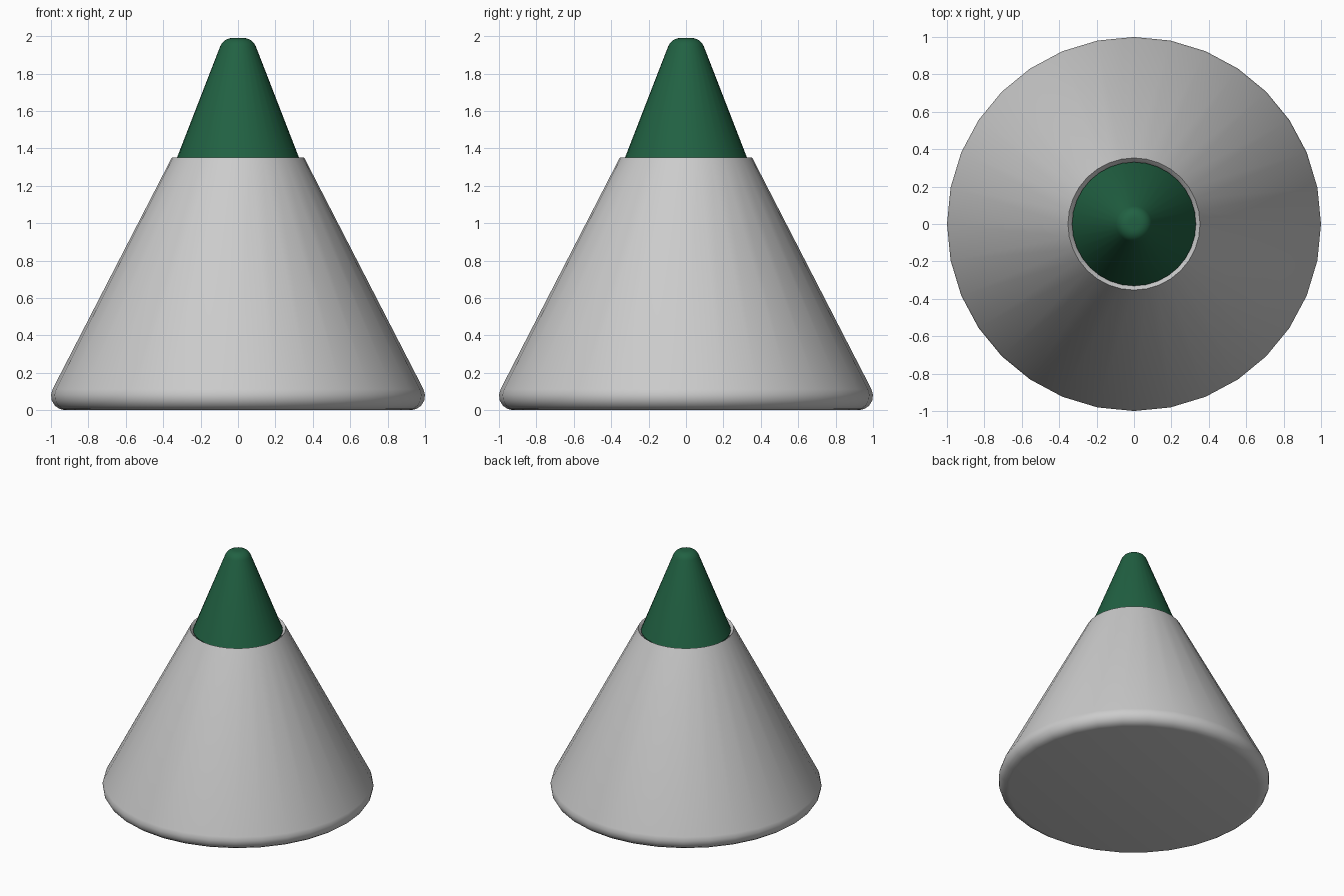
import bpy, bmesh
from math import sin, cos, pi, radians

if "Cube" in bpy.data.objects:
    bpy.data.objects.remove(bpy.data.objects["Cube"])

SIDES = 32


def arc(cx, cz, r, a0, a1, steps=5):
    """Points of a rounded corner in the r-z profile plane."""
    return [(cx + r * cos(radians(a0 + (a1 - a0) * i / steps)),
             cz + r * sin(radians(a0 + (a1 - a0) * i / steps))) for i in range(steps + 1)]


def lathe(name, profile):
    """Turn a bottom-to-top profile around z and cap both ends."""
    bm = bmesh.new()
    rings = [[bm.verts.new((r * cos(2 * pi * i / SIDES), r * sin(2 * pi * i / SIDES), z))
              for i in range(SIDES)] for r, z in profile]
    for a, b in zip(rings, rings[1:]):
        for i in range(SIDES):
            j = (i + 1) % SIDES
            bm.faces.new((a[i], a[j], b[j], b[i]))
    bm.faces.new(rings[0][::-1])
    bm.faces.new(rings[-1])
    bmesh.ops.recalc_face_normals(bm, faces=bm.faces)
    mesh = bpy.data.meshes.new(name)
    bm.to_mesh(mesh)
    bm.free()
    obj = bpy.data.objects.new(name, mesh)
    bpy.context.collection.objects.link(obj)
    bpy.ops.object.select_all(action='DESELECT')
    obj.select_set(True)
    bpy.context.view_layer.objects.active = obj
    bpy.ops.object.shade_smooth_by_angle(angle=radians(40))
    return obj


# Grey body: rounded foot, straight taper, shallow socket for the tip
lathe("cone_body", arc(0.923, 0.077, 0.077, -90, 27.5)
      + [(0.353, 1.352), (0.338, 1.336), (0.325, 1.315)])

# Green tip: lower edge tucked into the socket, rounded nose
tip = lathe("cone_tip", [(0.31, 1.316), (0.325, 1.322), (0.331, 1.338)]
            + arc(0.03, 1.92, 0.07, 22, 90))

green = bpy.data.materials.new("green")
green.diffuse_color = (0.015, 0.12, 0.055, 1)
green.use_nodes = True
green.node_tree.nodes["Principled BSDF"].inputs["Base Color"].default_value = green.diffuse_color
tip.data.materials.append(green)
